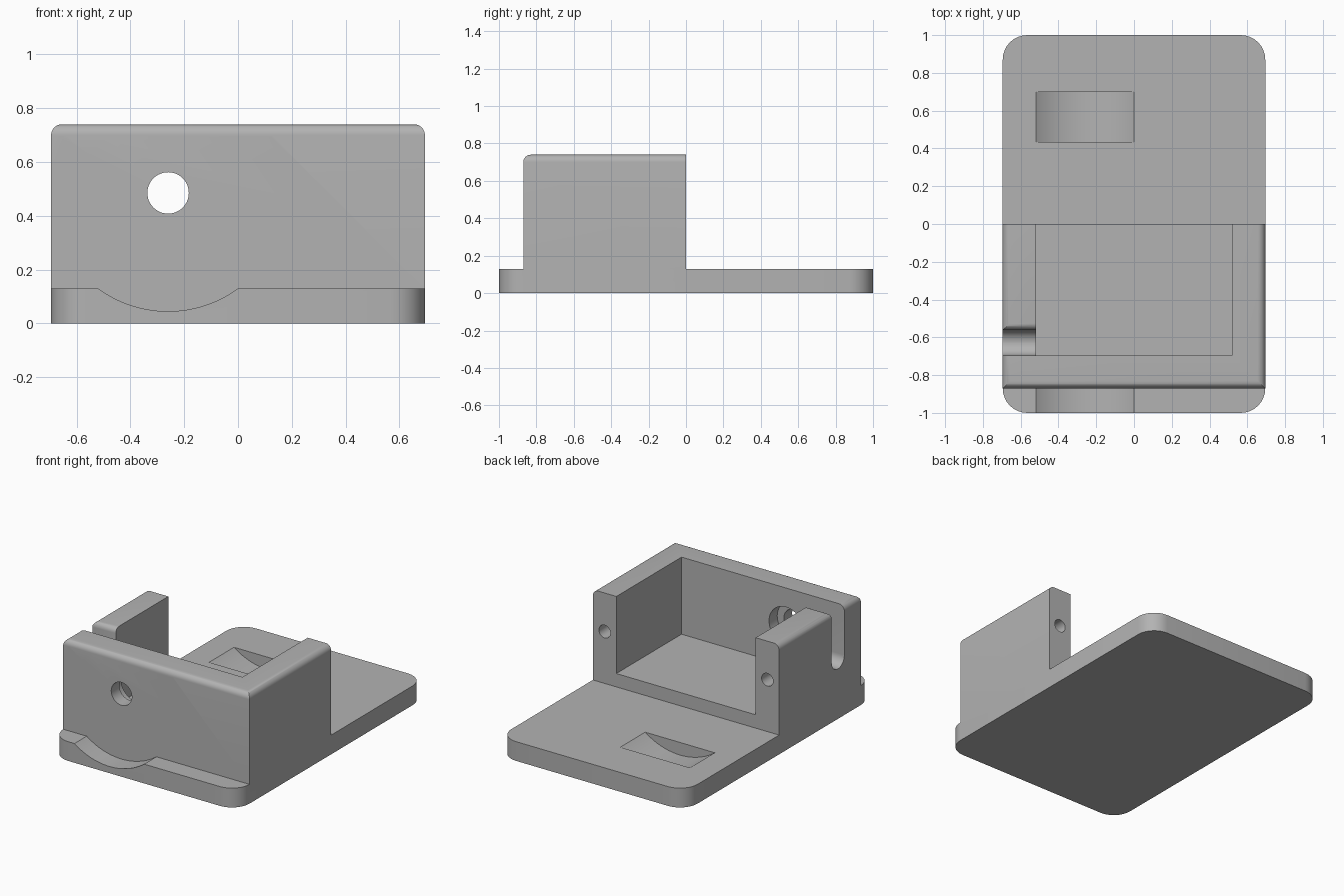
import bpy, bmesh, math
from mathutils import Matrix, Vector

if "Cube" in bpy.data.objects:
    bpy.data.objects.remove(bpy.data.objects["Cube"], do_unlink=True)

grey = bpy.data.materials.new("plain grey")
grey.use_nodes = True
grey.diffuse_color = (0.45, 0.45, 0.45, 1)
grey.node_tree.nodes["Principled BSDF"].inputs["Base Color"].default_value = (0.45, 0.45, 0.45, 1)

W = 0.695          # half width
TOP = 0.74         # housing height
PLATE = 0.13       # plate thickness
FRONT = -0.87      # housing front face
BORE = (-0.26, 0.485)


def finish(name, bm):
    mesh = bpy.data.meshes.new(name)
    bmesh.ops.recalc_face_normals(bm, faces=bm.faces)
    bm.to_mesh(mesh)
    bm.free()
    mesh.materials.append(grey)
    ob = bpy.data.objects.new(name, mesh)
    bpy.context.collection.objects.link(ob)
    return ob


def box(name, lo, hi, radius=0, rounded=None, segments=8):
    """Box between two corners; rounds the edges for which rounded(midpoint, direction) holds."""
    bm = bmesh.new()
    bmesh.ops.create_cube(bm, size=1)
    lo, hi = Vector(lo), Vector(hi)
    for v in bm.verts:
        v.co = [a + (c + 0.5) * (b - a) for a, b, c in zip(lo, hi, v.co)]
    if rounded:
        picked = []
        for e in bm.edges:
            a, b = (v.co for v in e.verts)
            if rounded((a + b) / 2, b - a):
                picked.append(e)
        bmesh.ops.bevel(bm, geom=picked, offset=radius, segments=segments,
                        profile=0.5, affect='EDGES')
    return finish(name, bm)


def rod(name, x, z, radius, y0, y1, sides=48):
    """Cylinder running along y."""
    bm = bmesh.new()
    turn = Matrix.Translation((x, (y0 + y1) / 2, z)) @ Matrix.Rotation(math.pi / 2, 4, 'X')
    bmesh.ops.create_cone(bm, cap_ends=True, segments=sides, radius1=radius,
                          radius2=radius, depth=y1 - y0, matrix=turn)
    return finish(name, bm)


def combine(target, tool, operation):
    mod = target.modifiers.new(tool.name, 'BOOLEAN')
    mod.operation, mod.solver, mod.object = operation, 'EXACT', tool
    bpy.context.view_layer.objects.active = target
    bpy.ops.object.modifier_apply(modifier=mod.name)
    bpy.data.objects.remove(tool, do_unlink=True)


# Base plate with round corners, and the housing with softened top edges
body = box("mounting_base", (-W, -1, 0), (W, 1, PLATE), 0.13,
           lambda m, d: abs(d.z) > 0.01)
housing = box("housing", (-W, FRONT, 0.06), (W, 0, TOP), 0.04,
              lambda m, d: m.z > TOP - 0.01 and m.y < -0.01)
combine(body, housing, 'UNION')

# Open cavity
cuts = [box("cavity", (-0.52, -0.695, 0.22), (0.52, 0.2, 1))]

# Cable slot through one side wall, round at the bottom, eased at the rear top edge
cuts.append(box("cable_slot", (-0.9, -0.695, 0.337), (-0.5, -0.56, 1), 0.0672,
                lambda m, d: m.z < 0.4 and abs(d.x) > 0.01))
bm = bmesh.new()
r, y, z = 0.035, -0.56, TOP
arc = [(y + r - r * math.sin(a), z - r + r * math.cos(a))
       for a in (i * math.pi / 12 for i in range(7))]
outline = arc + [(y - 0.02, z - r), (y - 0.02, z + 0.05), (y + r, z + 0.05)]
face = bm.faces.new([bm.verts.new((-0.9, p, q)) for p, q in outline])
moved = bmesh.ops.extrude_face_region(bm, geom=[face])["geom"]
bmesh.ops.translate(bm, vec=(0.39, 0, 0),
                    verts=[g for g in moved if isinstance(g, bmesh.types.BMVert)])
cuts.append(finish("slot_edge_round", bm))

# Front bore with a wider recess on the inside
cuts.append(rod("bore", *BORE, 0.077, -1.2, -0.6))
cuts.append(rod("counterbore", *BORE, 0.127, -0.782, -0.6))

# Screw holes in the rear ends of both side walls
for side in (-1, 1):
    cuts.append(rod("screw_hole", side * 0.607, 0.48, 0.043, -0.35, 0.1, 32))

# Curved wheel reliefs in the plate, concentric with the bore
for y0, y1 in ((-1.13, FRONT), (0.435, 0.7)):
    cuts.append(rod("wheel_relief", *BORE, 0.44, y0, y1, 128))

# The rear relief cylinder stands clear of the housing, so each cut is independent
for tool in cuts:
    combine(body, tool, 'DIFFERENCE')

bpy.ops.object.select_all(action='DESELECT')
body.select_set(True)
bpy.context.view_layer.objects.active = body
bpy.ops.object.shade_smooth_by_angle(angle=math.radians(30))
